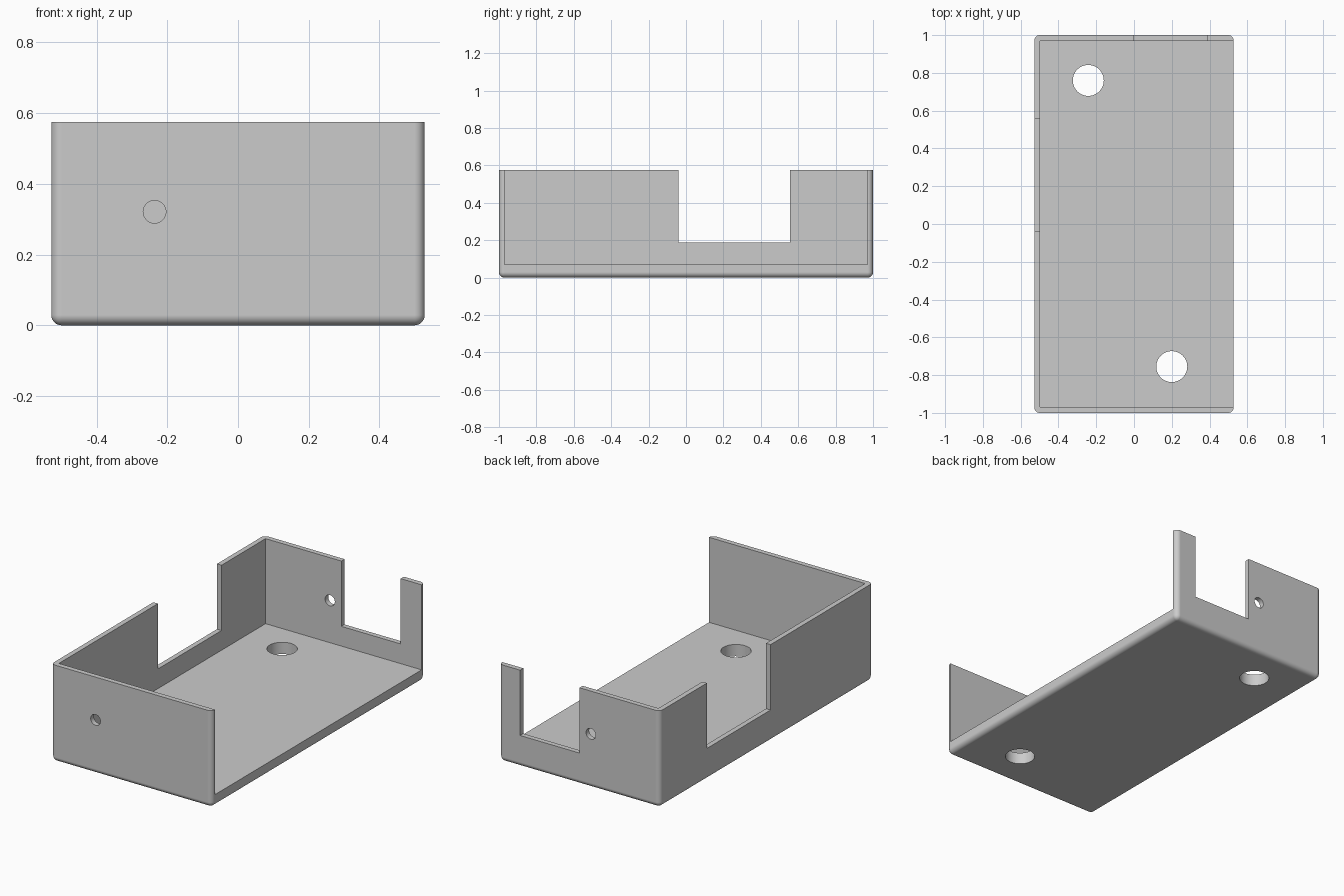
import bpy
import bmesh
from math import pi, radians
from mathutils import Matrix

if "Cube" in bpy.data.objects:
    bpy.data.objects.remove(bpy.data.objects["Cube"], do_unlink=True)

HALF_X, HALF_Y, HEIGHT = 0.528, 1.0, 0.575
WALL, FLOOR, ROUND = 0.03, 0.07, 0.029
NOTCH_Z = 0.187

grey = bpy.data.materials.new("light grey plastic")
grey.use_nodes = True
colour = (0.6, 0.6, 0.6, 1)
grey.diffuse_color = colour
grey.node_tree.nodes["Principled BSDF"].inputs["Base Color"].default_value = colour


def add_object(name, bm):
    mesh = bpy.data.meshes.new(name)
    bm.to_mesh(mesh)
    bm.free()
    mesh.materials.append(grey)
    obj = bpy.data.objects.new(name, mesh)
    bpy.context.collection.objects.link(obj)
    return obj


def block(low, high):
    bm = bmesh.new()
    bmesh.ops.create_cube(bm, size=1)
    for v in bm.verts:
        v.co = [(a + b) / 2 + c * (b - a) for a, b, c in zip(low, high, v.co)]
    return bm


def drill(centre, radius, depth, along_y=False):
    bm = bmesh.new()
    turn = Matrix.Rotation(pi / 2 if along_y else 0, 4, "X")
    bmesh.ops.create_cone(bm, cap_ends=True, segments=48, radius1=radius,
                          radius2=radius, depth=depth,
                          matrix=Matrix.Translation(centre) @ turn)
    return bm


# Outer shell, rounded on its upright and bottom edges
bm = block((-HALF_X, -HALF_Y, 0), (HALF_X, HALF_Y, HEIGHT))
edges = [e for e in bm.edges if min(v.co.z for v in e.verts) < 0.01]
bmesh.ops.bevel(bm, geom=edges, offset=ROUND, segments=8, profile=0.5,
                affect="EDGES", clamp_overlap=True)
tray = add_object("open_sided_tray", bm)

cutters = {
    # Cavity, open at the top and on the left side
    "cavity_cutter": block((-HALF_X + WALL, -HALF_Y + WALL, FLOOR),
                           (0.7, HALF_Y - WALL, 0.8)),
    # Notches in the right and back walls
    "side_notch_cutter": block((-0.7, -0.04, NOTCH_Z), (-0.4, 0.557, 0.9)),
    "back_notch_cutter": block((0.0, 0.9, NOTCH_Z), (0.39, 1.1, 0.9)),
    # Floor holes
    "back_floor_hole_cutter": drill((-0.242, 0.76, 0.03), 0.082, 0.3),
    "front_floor_hole_cutter": drill((0.2, -0.755, 0.03), 0.082, 0.3),
    # Small wall holes
    "front_wall_hole_cutter": drill((-0.236, -HALF_Y, 0.321), 0.032, 0.2, True),
    "back_wall_hole_cutter": drill((-0.075, HALF_Y, 0.321), 0.032, 0.2, True),
}

bpy.ops.object.select_all(action="DESELECT")
tray.select_set(True)
bpy.context.view_layer.objects.active = tray
for name, shape in cutters.items():
    cutter = add_object(name, shape)
    cut = tray.modifiers.new(name, "BOOLEAN")
    cut.operation = "DIFFERENCE"
    cut.solver = "EXACT"
    cut.object = cutter
    bpy.ops.object.modifier_apply(modifier=cut.name)
    bpy.data.objects.remove(cutter, do_unlink=True)

# Smooth the rounded edges and keep the walls flat
bpy.ops.object.shade_smooth_by_angle(angle=radians(30))
flat = tray.modifiers.new("flat walls", "WEIGHTED_NORMAL")
flat.keep_sharp = True
